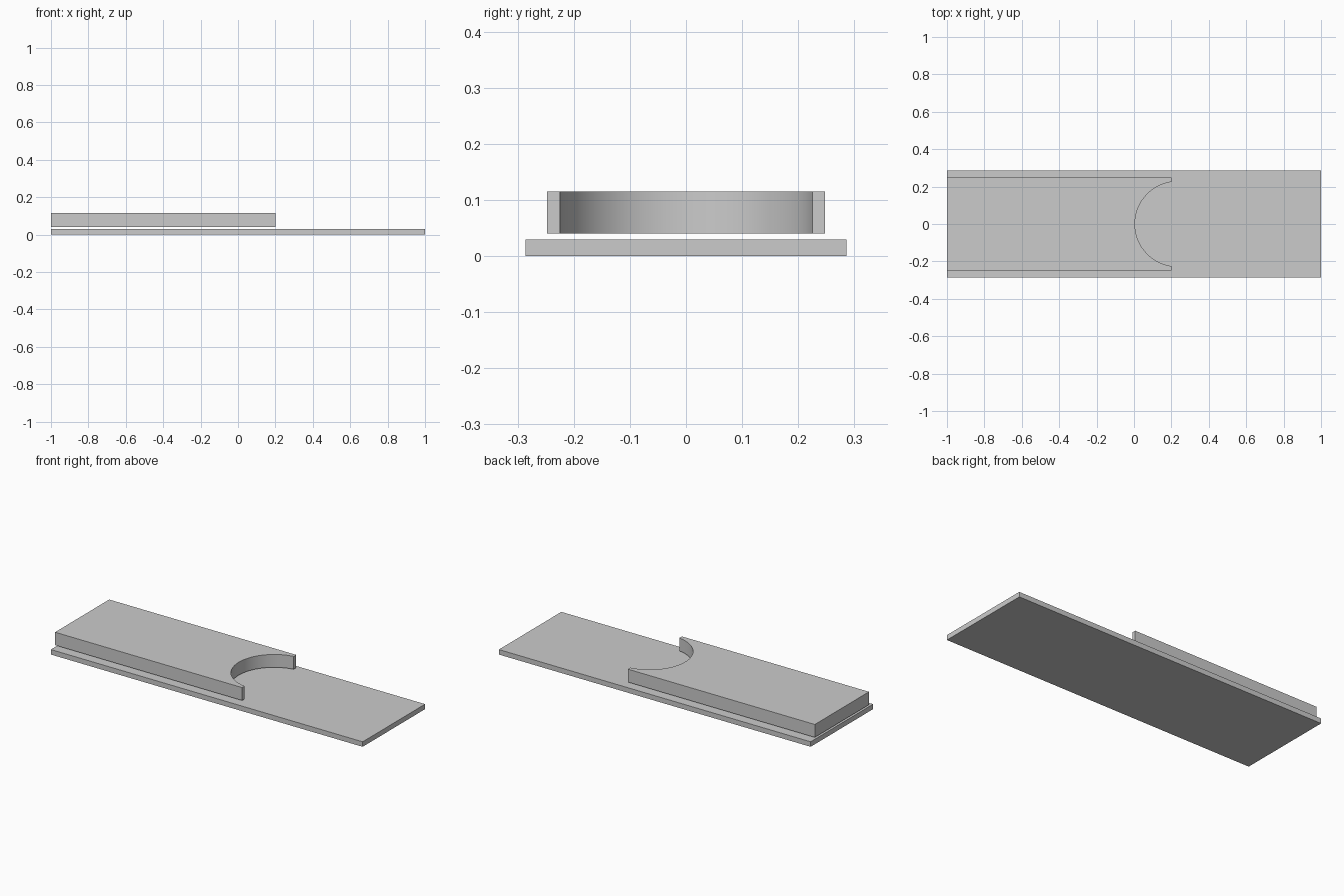
import bpy, bmesh
from math import asin, cos, sin, pi, radians

cube = bpy.data.objects.get("Cube")
if cube:
    bpy.data.objects.remove(cube, do_unlink=True)

grey = bpy.data.materials.new("light_grey")
grey.use_nodes = True
grey.diffuse_color = (0.6, 0.6, 0.6, 1)
grey.node_tree.nodes["Principled BSDF"].inputs["Base Color"].default_value = grey.diffuse_color


def extrude_outline(name, outline, bottom, top):
    """Extrude a flat counter-clockwise outline between two heights."""
    bm = bmesh.new()
    face = bm.faces.new([bm.verts.new((x, y, bottom)) for x, y in outline])
    result = bmesh.ops.extrude_face_region(bm, geom=[face])
    raised = [v for v in result["geom"] if isinstance(v, bmesh.types.BMVert)]
    bmesh.ops.translate(bm, verts=raised, vec=(0, 0, top - bottom))
    if not any(f.normal.z < -0.5 for f in bm.faces):
        bmesh.ops.recalc_face_normals(bm, faces=bm.faces)
    bmesh.ops.recalc_face_normals(bm, faces=bm.faces)
    mesh = bpy.data.meshes.new(name)
    bm.to_mesh(mesh)
    bm.free()
    mesh.materials.append(grey)
    obj = bpy.data.objects.new(name, mesh)
    bpy.context.collection.objects.link(obj)
    return obj


# Long base plate
half_width = 0.286
extrude_outline("base_plate", [(-1, -half_width), (1, -half_width),
                               (1, half_width), (-1, half_width)], 0, 0.029)

# Floating upper slab with a round bite in its end
end_x, slab_half, notch_half, radius = 0.2, 0.248, 0.225, 0.227
centre_x = 0.005 + radius
spread = asin(notch_half / radius)
steps = 48
arc = []
for i in range(steps + 1):
    angle = pi + spread - 2 * spread * i / steps
    arc.append((centre_x + radius * cos(angle), radius * sin(angle)))
arc[0], arc[-1] = (end_x, -notch_half), (end_x, notch_half)
slab = extrude_outline("notched_slab", [(-1, -slab_half), (end_x, -slab_half), *arc,
                                        (end_x, slab_half), (-1, slab_half)], 0.04, 0.115)

# Smooth the curved wall while keeping its edges sharp
bpy.ops.object.select_all(action="DESELECT")
slab.select_set(True)
bpy.context.view_layer.objects.active = slab
bpy.ops.object.shade_smooth_by_angle(angle=radians(30))
